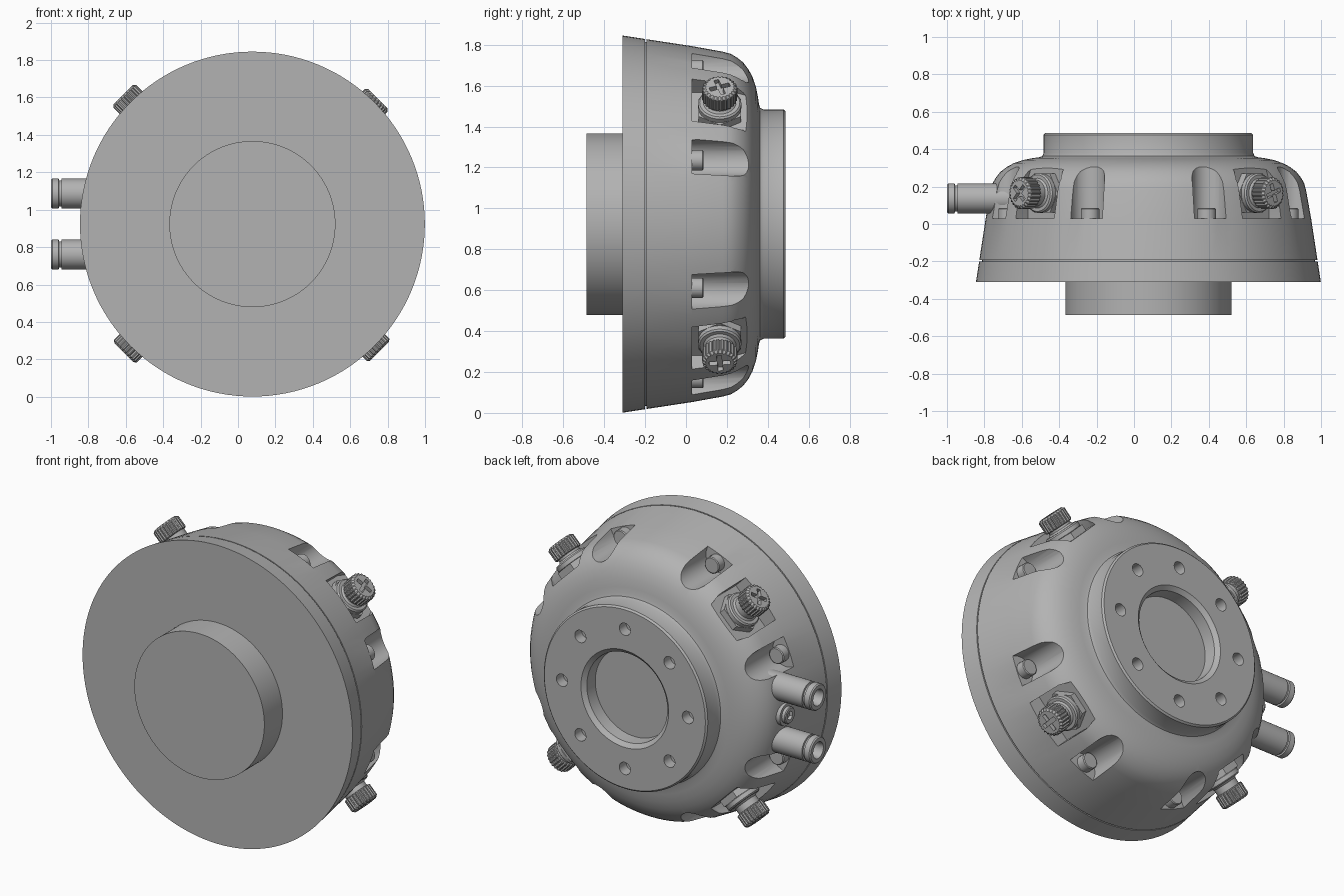
import bpy
import bmesh
from math import sin, cos, pi, radians
from mathutils import Matrix

if "Cube" in bpy.data.objects:
    bpy.data.objects.remove(bpy.data.objects["Cube"])

# One flat grey for everything
grey = bpy.data.materials.new("machined_grey")
grey.use_nodes = True
colour = (0.45, 0.45, 0.45, 1)
grey.diffuse_color = colour
grey.node_tree.nodes["Principled BSDF"].inputs["Base Color"].default_value = colour

HUB = Matrix.Translation((0.077, 0, 0.923))
TO_Y = Matrix.Rotation(-pi / 2, 4, "X")   # local z becomes y


def spoke(deg):
    """Frame at the hub whose local z points outward at this angle from +x."""
    return HUB @ Matrix.Rotation(radians(90 - deg), 4, "Y")


def lathe(bm, profile, mat, seg=32, knurl=1.0):
    """Revolve (radius, height) points about local z and cap both ends."""
    rings = []
    for r, h in profile:
        ring = []
        for i in range(seg):
            k = knurl if i % 4 > 1 else 1.0
            a = 2 * pi * i / seg
            ring.append(bm.verts.new(mat @ Matrix.Translation((r * k * cos(a), r * k * sin(a), h)).translation))
        rings.append(ring)
    for low, high in zip(rings, rings[1:]):
        for i in range(seg):
            j = (i + 1) % seg
            bm.faces.new((low[i], low[j], high[j], high[i]))
    bm.faces.new(rings[0][::-1])
    bm.faces.new(rings[-1])


def prism(bm, outline, z0, z1, mat):
    """Extrude a flat outline along local z."""
    low, high = [[bm.verts.new(mat @ Matrix.Translation((x, y, z)).translation)
                  for x, y in outline] for z in (z0, z1)]
    n = len(outline)
    for i in range(n):
        j = (i + 1) % n
        bm.faces.new((low[i], low[j], high[j], high[i]))
    bm.faces.new(low[::-1])
    bm.faces.new(high)


def finish(name, bm, mat=None):
    bmesh.ops.recalc_face_normals(bm, faces=bm.faces[:])
    mesh = bpy.data.meshes.new(name)
    bm.to_mesh(mesh)
    bm.free()
    mesh.materials.append(grey)
    return place(name, mesh, mat)


def place(name, mesh, mat=None):
    ob = bpy.data.objects.new(name, mesh)
    bpy.context.collection.objects.link(ob)
    if mat:
        ob.matrix_world = mat
    return ob


def carve(ob, cutter):
    """Subtract the cutter, bake the result and drop the cutter."""
    mod = ob.modifiers.new("carve", "BOOLEAN")
    mod.operation, mod.solver, mod.object = "DIFFERENCE", "EXACT", cutter
    cutter.hide_render = True
    bpy.context.view_layer.update()
    baked = bpy.data.meshes.new_from_object(ob.evaluated_get(bpy.context.evaluated_depsgraph_get()))
    ob.modifiers.clear()
    ob.data = baked
    bpy.data.objects.remove(cutter)


def smooth(ob, angle=28):
    bpy.ops.object.select_all(action="DESELECT")
    ob.select_set(True)
    bpy.context.view_layer.objects.active = ob
    bpy.ops.object.shade_smooth_by_angle(angle=radians(angle))


# Housing: front boss, wide disc, seam, rounded shell, rear flange and bore
profile = [(0.444, -0.487), (0.444, -0.31), (0.922, -0.31), (0.905, -0.2),
           (0.89, -0.2), (0.89, -0.193), (0.904, -0.193), (0.87, 0.03),
           (0.843, 0.18), (0.832, 0.22), (0.814, 0.25), (0.79, 0.28),
           (0.757, 0.305), (0.72, 0.325), (0.67, 0.342), (0.62, 0.352),
           (0.585, 0.357), (0.568, 0.363), (0.56, 0.38), (0.56, 0.477),
           (0.55, 0.487), (0.3, 0.487), (0.275, 0.465), (0.27, 0.39)]
bm = bmesh.new()
lathe(bm, profile, HUB @ TO_Y, 128)
housing = finish("housing", bm)

# Pockets and bolt holes
bm = bmesh.new()
arc = [pi + pi * i / 12 for i in range(13)]
channel = [(0.09 * cos(a), -(0.845 + 0.09 * sin(a))) for a in arc]
channel += [(0.1, -1.0), (-0.1, -1.0)]
recess = [(-0.145, 0.03), (0.145, 0.03), (0.145, 0.24), (0.11, 0.33),
          (-0.11, 0.33), (-0.145, 0.24)]
for k in range(8):
    prism(bm, channel, 0.03, 0.42, spoke(22.5 + 45 * k) @ TO_Y)
    lathe(bm, [(0.038, 0.42), (0.038, 0.55)],
          HUB @ TO_Y @ Matrix.Translation((0.43 * cos(k * pi / 4), 0.43 * sin(k * pi / 4), 0)), 24)
for k in range(4):
    prism(bm, recess, 0.765, 1.0, spoke(45 + 90 * k))
carve(housing, finish("pocket_cutter", bm))
smooth(housing)

# Cap screws standing in the channels
for k in range(8):
    bm = bmesh.new()
    seat = spoke(22.5 + 45 * k) @ Matrix.Translation((0, 0, 0.815)) @ TO_Y
    lathe(bm, [(0.05, 0.02), (0.05, 0.08), (0.045, 0.085)], seat, 24)
    smooth(finish("cap_screw", bm))

# Knurled adjusting knob with a cross slot, shared by four places
bm = bmesh.new()
lathe(bm, [(0.08, -0.085), (0.086, -0.08), (0.086, -0.012), (0.072, 0)], Matrix(), 96, 0.93)
knob = finish("knob", bm)
bm = bmesh.new()
w, s = 0.012, 0.052
cross = [(w, w), (w, s), (-w, s), (-w, w), (-s, w), (-s, -w),
         (-w, -w), (-w, -s), (w, -s), (w, -w), (s, -w), (s, w)]
prism(bm, cross, -0.025, 0.05, Matrix())
carve(knob, finish("slot_cutter", bm))
smooth(knob, 20)
knob_mesh = knob.data
bpy.data.objects.remove(knob)

# Knob base: hexagonal nut, washer and neck
bm = bmesh.new()
lathe(bm, [(0.12, 0.755), (0.12, 0.805)], Matrix(), 6)
lathe(bm, [(0.1, 0.8), (0.106, 0.808), (0.106, 0.832), (0.098, 0.84)], Matrix())
lathe(bm, [(0.085, 0.835), (0.07, 0.85), (0.07, 0.92)], Matrix())
base = finish("knob_base", bm, spoke(45) @ Matrix.Translation((0, 0.165, 0)))
smooth(base)
for k, top in enumerate((0.948, 0.978, 0.972, 0.962)):
    stand = spoke(45 + 90 * k) @ Matrix.Translation((0, 0.165, 0))
    if k:
        place("knob_base", base.data, stand)
    turn = Matrix.Rotation(radians(20 + 25 * k), 4, "Z")
    place("knob", knob_mesh, stand @ Matrix.Translation((0, 0, top)) @ turn)

# Two hose ports on the right side
side = spoke(180) @ Matrix.Translation((0, 0.137, 0))
for t in (-0.163, 0.163):
    bm = bmesh.new()
    port = side @ Matrix.Translation((t, 0, 0))
    lathe(bm, [(0.08, 0.74), (0.08, 1.02), (0.07, 1.022), (0.07, 1.034), (0.08, 1.036),
               (0.08, 1.07), (0.074, 1.077), (0.05, 1.077), (0.046, 1.06), (0.046, 1.0)], port)
    smooth(finish("hose_port", bm))

# Socket screw and its lobed clamp between the ports
bm = bmesh.new()
lathe(bm, [(0.068, 0.75), (0.068, 0.862)], side)
smooth(finish("clamp_lobe", bm))
bm = bmesh.new()
lathe(bm, [(0.05, 0.85), (0.05, 0.88), (0.045, 0.885)], side)
socket_screw = finish("socket_screw", bm)
bm = bmesh.new()
lathe(bm, [(0.027, 0.865), (0.027, 0.95)], side, 6)
carve(socket_screw, finish("socket_cutter", bm))
smooth(socket_screw)
